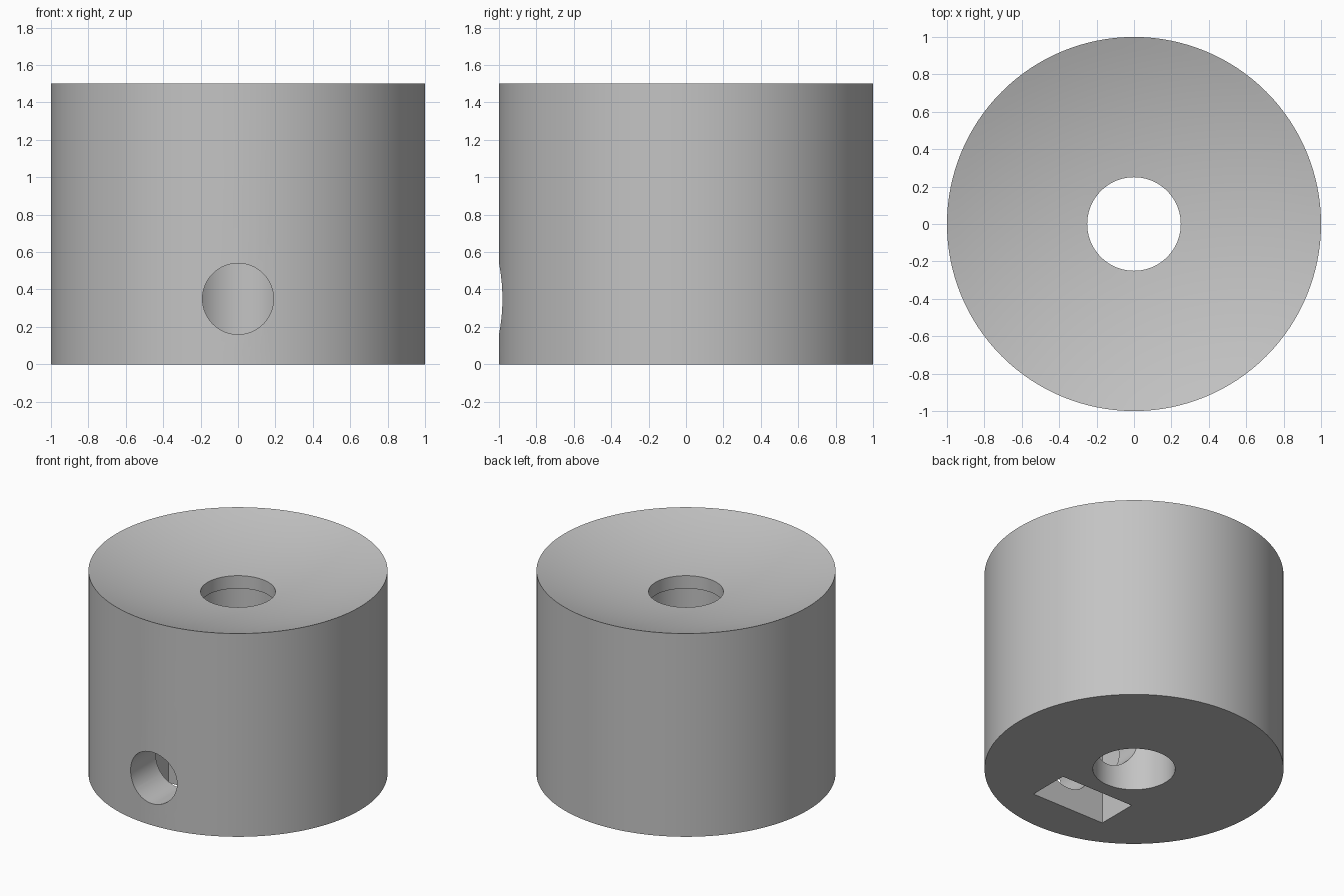
import bpy, bmesh, math
from mathutils import Matrix, Vector

SEGMENTS = 128

cube = bpy.data.objects.get("Cube")
if cube:
    bpy.data.objects.remove(cube, do_unlink=True)

grey = bpy.data.materials.new("plain_grey")
grey.use_nodes = True
grey.diffuse_color = (0.55, 0.55, 0.55, 1)
grey.node_tree.nodes["Principled BSDF"].inputs["Base Color"].default_value = grey.diffuse_color


def add_object(name, bm):
    bmesh.ops.recalc_face_normals(bm, faces=bm.faces)
    mesh = bpy.data.meshes.new(name)
    bm.to_mesh(mesh)
    bm.free()
    mesh.materials.append(grey)
    obj = bpy.data.objects.new(name, mesh)
    bpy.context.collection.objects.link(obj)
    return obj


def lathe(name, profile):
    """Turn a closed (radius, height) profile around the z axis."""
    bm = bmesh.new()
    verts = [bm.verts.new((r, 0, z)) for r, z in profile]
    edges = [bm.edges.new((v, verts[i - 1])) for i, v in enumerate(verts)]
    bmesh.ops.spin(bm, geom=verts + edges, cent=(0, 0, 0), axis=(0, 0, 1),
                   angle=math.tau, steps=SEGMENTS, use_merge=True)
    bmesh.ops.remove_doubles(bm, verts=bm.verts, dist=1e-5)
    return add_object(name, bm)


# Knob body: spherical dish on top, short narrow lip above a wider bore
height, bore, lip, lip_base, dish_radius = 1.5, 0.275, 0.25, 1.25, 3.1
dish_centre = height + math.sqrt(dish_radius ** 2 - 1)
dish = []
for i in range(13):
    r = 1 - (1 - lip) * i / 12
    dish.append((r, dish_centre - math.sqrt(dish_radius ** 2 - r * r)))
body = lathe("knob_body", [(bore, 0), (1, 0)] + dish + [(lip, lip_base), (bore, lip_base)])

# Screw hole from the front into the bore
bm = bmesh.new()
bmesh.ops.create_cone(bm, cap_ends=True, segments=64, radius1=0.19, radius2=0.19, depth=1.2,
                      matrix=Matrix.Translation((0, -0.6, 0.35)) @ Matrix.Rotation(math.pi / 2, 4, "X"))
screw_hole = add_object("screw_hole_cutter", bm)

# Nut slot, open at the underside
bm = bmesh.new()
bmesh.ops.create_cube(bm, size=1, matrix=Matrix.Translation((0, -0.535, 0.275))
                      @ Matrix.Diagonal(Vector((0.6, 0.305, 0.75, 1))))
nut_slot = add_object("nut_slot_cutter", bm)

# Cut both openings, then shade
bpy.context.view_layer.objects.active = body
body.select_set(True)
for cutter in (screw_hole, nut_slot):
    cutter.hide_render = True
    cut = body.modifiers.new(cutter.name, "BOOLEAN")
    cut.operation = "DIFFERENCE"
    cut.solver = "EXACT"
    cut.object = cutter
    bpy.ops.object.modifier_apply(modifier=cut.name)
    bpy.data.objects.remove(cutter, do_unlink=True)
bpy.ops.object.shade_smooth_by_angle(angle=math.radians(30))
